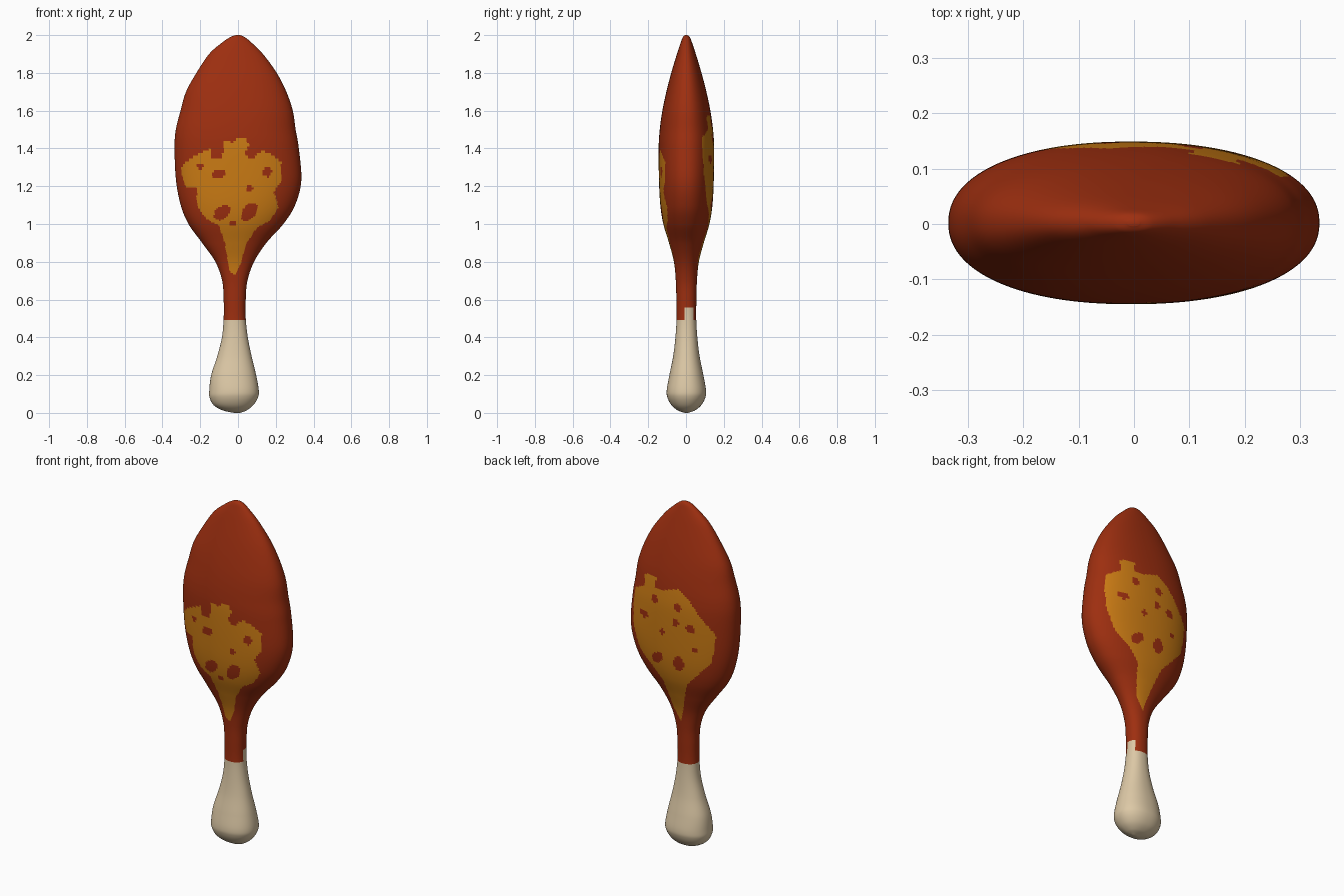
import bpy, bmesh, math

# Profile: height, left x, right x, half depth
PROFILE = [
    (0.0, -0.02, 0.01, 0.008), (0.013, -0.08, 0.045, 0.045), (0.04, -0.128, 0.08, 0.078),
    (0.08, -0.15, 0.105, 0.1), (0.12, -0.152, 0.11, 0.104), (0.2, -0.142, 0.096, 0.09),
    (0.3, -0.11, 0.072, 0.07), (0.4, -0.085, 0.052, 0.058), (0.5, -0.076, 0.041, 0.052),
    (0.6, -0.076, 0.041, 0.053), (0.7, -0.084, 0.05, 0.056), (0.8, -0.12, 0.085, 0.066),
    (0.9, -0.19, 0.15, 0.092), (1.0, -0.262, 0.24, 0.122), (1.1, -0.303, 0.302, 0.138),
    (1.23, -0.328, 0.335, 0.145), (1.4, -0.336, 0.322, 0.147), (1.5, -0.329, 0.305, 0.141),
    (1.6, -0.304, 0.29, 0.127), (1.7, -0.275, 0.256, 0.106), (1.8, -0.22, 0.205, 0.08),
    (1.9, -0.153, 0.132, 0.05), (1.96, -0.085, 0.072, 0.03), (1.99, -0.04, 0.035, 0.018),
    (2.0, -0.012, 0.01, 0.006)]
STEPS, SIDES, POWER = 12, 176, 2.2

# Glaze patches as (x, z) outlines, with round gaps (x, z, rx, rz, tilt)
FRONT = [(-0.045, 0.75), (-0.07, 0.9), (-0.1, 0.99), (-0.17, 1.03), (-0.215, 1.09), (-0.22, 1.19),
         (-0.28, 1.2), (-0.305, 1.29), (-0.27, 1.335), (-0.21, 1.37), (-0.14, 1.4), (-0.145, 1.35),
         (-0.085, 1.35), (-0.07, 1.41), (-0.08, 1.445), (-0.03, 1.43), (-0.01, 1.45), (0.05, 1.455),
         (0.055, 1.41), (0.035, 1.36), (0.07, 1.345), (0.13, 1.385), (0.19, 1.36), (0.23, 1.33),
         (0.225, 1.22), (0.19, 1.17), (0.215, 1.09), (0.17, 1.02), (0.1, 0.98), (0.04, 0.89),
         (0.015, 0.79), (-0.015, 0.73)]
FRONT_GAPS = [(-0.2, 1.305, 0.017, 0.015, 0), (-0.1, 1.265, 0.038, 0.023, 0.4),
              (0.155, 1.275, 0.024, 0.026, 0), (0.06, 1.19, 0.018, 0.022, 0),
              (-0.085, 1.06, 0.048, 0.033, 0.7), (0.06, 1.065, 0.055, 0.035, 0.9),
              (-0.03, 1.005, 0.018, 0.014, 0)]
BACK = [(-0.01, 0.74), (0.035, 0.81), (0.07, 0.98), (0.13, 1.05), (0.22, 1.12), (0.27, 1.24),
        (0.278, 1.38), (0.268, 1.46), (0.185, 1.5), (0.19, 1.57), (0.1, 1.575), (0.11, 1.52),
        (0.05, 1.52), (-0.05, 1.55), (-0.12, 1.495), (-0.2, 1.4), (-0.265, 1.32), (-0.24, 1.155),
        (-0.165, 1.075), (-0.09, 0.995), (-0.05, 0.88)]
BACK_GAPS = [(0.105, 1.455, 0.022, 0.022, 0), (-0.05, 1.445, 0.022, 0.022, 0),
             (0.18, 1.345, 0.032, 0.022, 0), (-0.035, 1.355, 0.02, 0.018, 0),
             (0.05, 1.28, 0.017, 0.017, 0), (-0.125, 1.335, 0.024, 0.024, 0),
             (-0.15, 1.22, 0.017, 0.015, 0), (0.09, 1.115, 0.043, 0.027, -0.7),
             (-0.05, 1.115, 0.032, 0.046, 0)]


def material(name, color):
    m = bpy.data.materials.new(name)
    m.diffuse_color = (*color, 1)
    return m


def catmull(a, b, c, d, t):
    return tuple(0.5 * (2 * q + (r - p) * t + (2 * p - 5 * q + 4 * r - s) * t * t
                        + (3 * q - p - 3 * r + s) * t ** 3) for p, q, r, s in zip(a, b, c, d))


def inside(poly, x, z):
    hit = False
    for (x1, z1), (x2, z2) in zip(poly, poly[1:] + poly[:1]):
        if (z1 > z) != (z2 > z) and x < x1 + (z - z1) * (x2 - x1) / (z2 - z1):
            hit = not hit
    return hit


def in_gap(gaps, x, z):
    for gx, gz, rx, rz, a in gaps:
        u = (x - gx) * math.cos(a) + (z - gz) * math.sin(a)
        v = (z - gz) * math.cos(a) - (x - gx) * math.sin(a)
        if (u / rx) ** 2 + (v / rz) ** 2 < 1:
            return True
    return False


def colour_index(c):
    # Bone below, with a short tongue up the right side
    if c.z < 0.495 or (c.x > 0.0 and -0.008 < c.y < 0.04 and c.z < 0.56):
        return 0
    if 0.7 < c.z < 1.6:
        poly, gaps = (FRONT, FRONT_GAPS) if c.y < 0 else (BACK, BACK_GAPS)
        if inside(poly, c.x, c.z) and not in_gap(gaps, c.x, c.z):
            return 2
    return 1


def soft(v):
    return math.copysign(abs(v) ** (2 / POWER), v)


# Smooth the profile into many rings
rows = []
last = len(PROFILE) - 1
for i in range(last):
    pts = [PROFILE[min(max(i + k, 0), last)] for k in (-1, 0, 1, 2)]
    rows += [catmull(*pts, s / STEPS) for s in range(STEPS)]
rows.append(PROFILE[-1])

# Loft the drumstick
bm = bmesh.new()
rings = []
for z, left, right, depth in rows:
    mid, half = (left + right) / 2, (right - left) / 2
    ring = []
    for k in range(SIDES):
        a = math.tau * k / SIDES
        ring.append(bm.verts.new((mid + half * soft(math.cos(a)), 0.002 + depth * soft(math.sin(a)),
                                  min(max(z, 0), 2))))
    rings.append(ring)
for lo, hi in zip(rings, rings[1:]):
    for k in range(SIDES):
        n = (k + 1) % SIDES
        bm.faces.new((lo[k], lo[n], hi[n], hi[k]))
bm.faces.new(rings[0][::-1])
bm.faces.new(rings[-1])
for f in bm.faces:
    f.smooth = True
    f.material_index = colour_index(f.calc_center_median())

mesh = bpy.data.meshes.new("drumstick")
bm.to_mesh(mesh)
bm.free()
for m in (material("bone_cream", (0.72, 0.58, 0.38)),
          material("roast_red_brown", (0.34, 0.028, 0.005)),
          material("glaze_orange", (0.60, 0.20, 0.007))):
    mesh.materials.append(m)
bpy.context.collection.objects.link(bpy.data.objects.new("drumstick", mesh))
